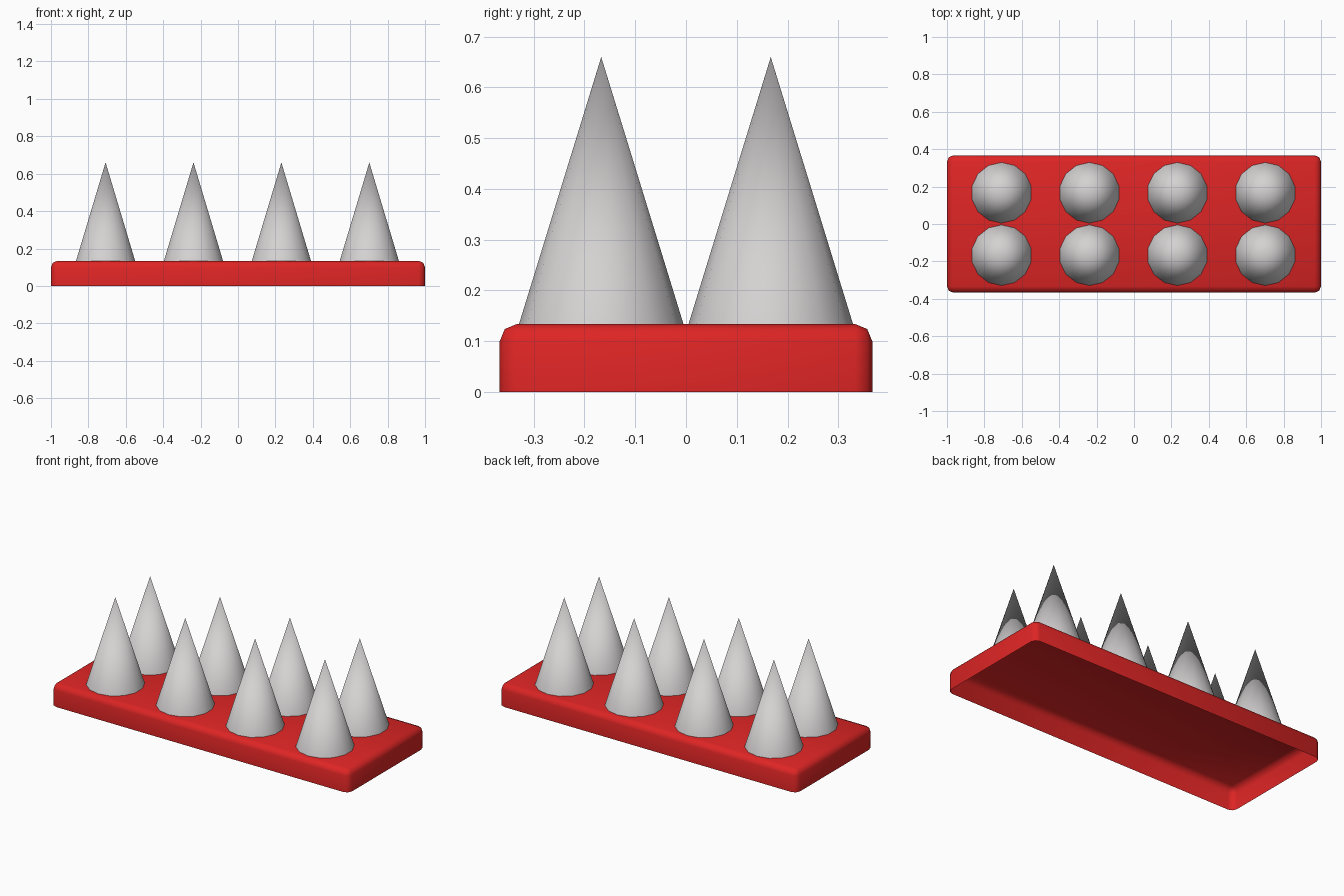
import bpy, bmesh
from mathutils import Matrix

if "Cube" in bpy.data.objects:
    bpy.data.objects.remove(bpy.data.objects["Cube"])


def material(name, rgb):
    m = bpy.data.materials.new(name)
    m.diffuse_color = (*rgb, 1)
    m.use_nodes = True
    m.node_tree.nodes["Principled BSDF"].inputs["Base Color"].default_value = m.diffuse_color
    return m


def finish(bm, name, mat):
    for f in bm.faces:
        f.smooth = True
    me = bpy.data.meshes.new(name)
    bm.to_mesh(me)
    bm.free()
    me.materials.append(mat)
    ob = bpy.data.objects.new(name, me)
    bpy.context.collection.objects.link(ob)
    return ob


red = material("red", (0.73, 0.018, 0.018))
grey = material("light grey", (0.66, 0.64, 0.64))

# Base: hollow tray, open underneath, with rounded top and corners
W, D, H = 2.0, 0.734, 0.134
bm = bmesh.new()
bmesh.ops.create_cube(bm, size=1, matrix=Matrix.Translation((0, 0, H / 2)) @ Matrix.Diagonal((W, D, H, 1)))
bottom = [f for f in bm.faces if f.normal.z < -0.5]
bmesh.ops.delete(bm, geom=bottom, context='FACES')
rim = [e for e in bm.edges if not e.is_boundary]
bmesh.ops.bevel(bm, geom=rim, offset=0.034, offset_type='OFFSET',
                segments=2, profile=0.5, affect='EDGES')
finish(bm, "base", red)

# Spikes: two rows of four cones
SIDES, R, TIP = 14, 0.162, 0.66
for row, y in (("front", -0.167), ("back", 0.167)):
    for i in range(4):
        x = -0.708 + 0.47 * i
        bm = bmesh.new()
        bmesh.ops.create_cone(bm, cap_ends=False, segments=SIDES, radius1=R, radius2=0,
                              depth=TIP - H, matrix=Matrix.Translation((x, y, (TIP + H) / 2)))
        bmesh.ops.remove_doubles(bm, verts=bm.verts[:], dist=0.0005)
        bmesh.ops.recalc_face_normals(bm, faces=bm.faces[:])
        finish(bm, f"{row}_spike_{i + 1}", grey)
